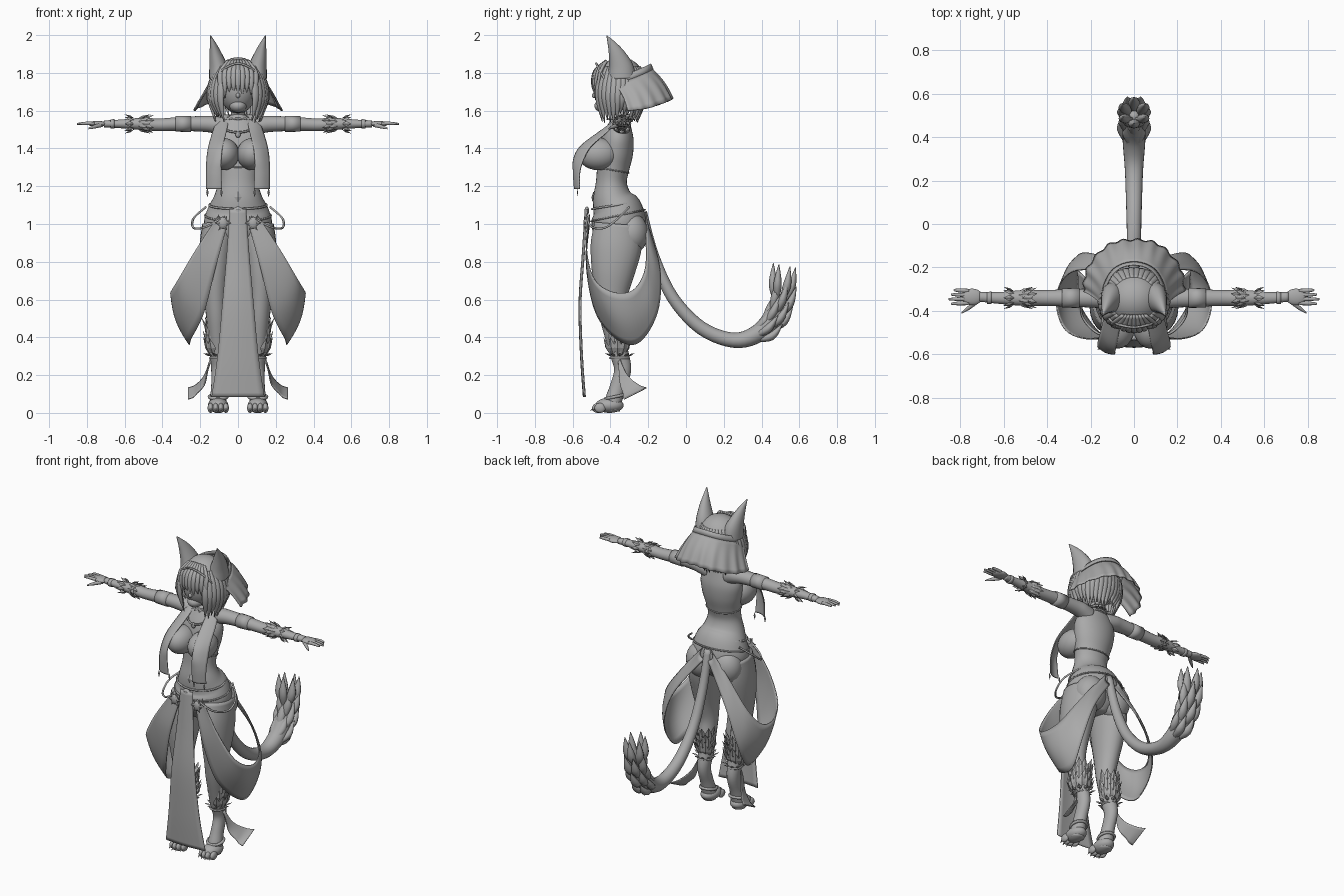
import bpy
import random
from math import sin, cos, pi, radians
from mathutils import Vector

random.seed(4)
X, Y, Z = Vector((1, 0, 0)), Vector((0, 1, 0)), Vector((0, 0, 1))

start_cube = bpy.data.objects.get("Cube")
if start_cube:
    bpy.data.objects.remove(start_cube, do_unlink=True)

gray = bpy.data.materials.new("plain gray")
gray.use_nodes = True
gray.diffuse_color = (0.4, 0.4, 0.4, 1)
gray.node_tree.nodes["Principled BSDF"].inputs["Base Color"].default_value = gray.diffuse_color


def spline(points, steps=5, cyclic=False):
    """Smooth curve through tuples of any length."""
    pts = [Vector(p) for p in points]
    n = len(pts)
    get = (lambda i: pts[i % n]) if cyclic else (lambda i: pts[min(max(i, 0), n - 1)])
    out = []
    for i in range(n if cyclic else n - 1):
        a, b, c, d = (get(i + k) for k in (-1, 0, 1, 2))
        for s in range(steps):
            t = s / steps
            out.append((b * 2 + (c - a) * t + (a * 2 - b * 5 + c * 4 - d) * t * t
                        + (b * 3 - a - c * 3 + d) * t ** 3) / 2)
    return out if cyclic else out + [pts[-1]]


def build(name, verts, faces, mirror=False, smooth=True, thick=0):
    mesh = bpy.data.meshes.new(name)
    mesh.from_pydata([tuple(v) for v in verts], [], faces)
    mesh.materials.append(gray)
    mesh.polygons.foreach_set("use_smooth", [smooth] * len(mesh.polygons))
    obj = bpy.data.objects.new(name, mesh)
    bpy.context.collection.objects.link(obj)
    if thick:
        obj.modifiers.new("Thickness", "SOLIDIFY").thickness = thick
    if mirror:
        obj.modifiers.new("Mirror", "MIRROR").use_mirror_merge = False


def loft(name, stations, side=X, mirror=False, sides=20, steps=5):
    """Tube of ellipses; each station is x, y, z, side radius, cross radius."""
    rows = spline(stations, steps)
    centres = [Vector(r[:3]) for r in rows]
    verts, faces = [], []
    for i, r in enumerate(rows):
        along = (centres[min(i + 1, len(rows) - 1)] - centres[max(i - 1, 0)]).normalized()
        cross = along.cross(side).normalized()
        for k in range(sides):
            a = 2 * pi * k / sides
            verts.append(centres[i] + side * cos(a) * abs(r[3]) + cross * sin(a) * abs(r[4]))
    for i in range(len(rows) - 1):
        for k in range(sides):
            j = (k + 1) % sides
            faces.append((i * sides + k, i * sides + j, (i + 1) * sides + j, (i + 1) * sides + k))
    faces += [tuple(reversed(range(sides))), tuple(range(len(verts) - sides, len(verts)))]
    build(name, verts, faces, mirror)


def cloth(name, upper, lower, mirror=False, bulge=(0, 0, 0), pleats=0, depth=0, rows=8, steps=6):
    """Sheet between two edge curves, with an optional belly and pleats."""
    a, b = spline(upper, steps), spline(lower, steps)
    verts, faces = [], []
    for i, (p, q) in enumerate(zip(a, b)):
        fold = sin(pleats * 2 * pi * i / (len(a) - 1)) * depth
        for j in range(rows + 1):
            t = j / rows
            out = Vector((p.x, p.y + 0.35, 0)).normalized()
            verts.append(p.lerp(q, t) + Vector(bulge) * sin(pi * t) + out * fold * t)
    w = rows + 1
    for i in range(len(a) - 1):
        for j in range(rows):
            faces.append((i * w + j, i * w + j + 1, (i + 1) * w + j + 1, (i + 1) * w + j))
    build(name, verts, faces, mirror, thick=0.006)


def feathers(name, items, mirror=False):
    """Pointed leaves; each item is base, direction, length, half width, outward normal."""
    verts, faces = [], []
    for base, way, length, width, normal in items:
        base, way = Vector(base), Vector(way).normalized()
        across = way.cross(Vector(normal)).normalized()
        lift = across.cross(way)
        n, mid = len(verts), base + way * length * 0.45
        verts += [base, mid + across * width, mid + lift * width * 0.4,
                  mid - across * width, mid - lift * width * 0.4, base + way * length]
        for k in range(4):
            p, q = n + 1 + k, n + 1 + (k + 1) % 4
            faces += [(n, p, q), (n + 5, q, p)]
    build(name, verts, faces, mirror, smooth=False)


def ball(name, centre, radii, mirror=False):
    bpy.ops.mesh.primitive_uv_sphere_add(segments=24, ring_count=14, radius=1)
    obj = bpy.context.object
    obj.name = name
    for v in obj.data.vertices:
        v.co = Vector(centre) + Vector(p * r for p, r in zip(v.co, radii))
    obj.data.materials.append(gray)
    bpy.ops.object.shade_smooth()
    if mirror:
        obj.modifiers.new("Mirror", "MIRROR").use_mirror_merge = False


def cord(name, points, radius, cyclic=False):
    curve = bpy.data.curves.new(name, "CURVE")
    curve.dimensions, curve.bevel_depth, curve.bevel_resolution = "3D", radius, 1
    path = spline(points, 6, cyclic)
    line = curve.splines.new("POLY")
    line.points.add(len(path) - 1)
    for p, c in zip(line.points, path):
        p.co = (*c, 1)
    line.use_cyclic_u = cyclic
    curve.materials.append(gray)
    obj = bpy.data.objects.new(name, curve)
    bpy.context.collection.objects.link(obj)


def hoop(name, x, y, z, rx, ry, radius, tilt=0):
    ring = [(x + rx * cos(k * pi / 4), y + ry * sin(k * pi / 4), z + tilt * sin(k * pi / 4)) for k in range(8)]
    cord(name, ring, radius, True)


# Body
loft("torso", [(0, -.36, .87, .06, .08), (0, -.355, .93, .15, .13), (0, -.355, 1.0, .18, .145),
               (0, -.365, 1.07, .165, .135), (0, -.39, 1.14, .13, .105), (0, -.395, 1.22, .105, .082),
               (0, -.385, 1.3, .113, .086), (0, -.37, 1.38, .13, .09), (0, -.36, 1.46, .135, .083),
               (0, -.35, 1.53, .1, .058), (0, -.345, 1.575, .04, .04)], sides=32)
loft("neck", [(0, -.34, 1.53, .05, .05), (0, -.345, 1.58, .038, .038), (0, -.36, 1.66, .04, .04)])
ball("bust", (.074, -.465, 1.37), (.08, .108, .085), True)
ball("buttock", (.088, -.29, .95), (.098, .09, .11), True)
loft("leg", [(.1, -.36, 1, .09, .125), (.112, -.37, .88, .092, .135), (.12, -.385, .75, .082, .115),
             (.12, -.395, .62, .064, .085), (.115, -.395, .52, .055, .065), (.11, -.375, .42, .05, .058),
             (.105, -.355, .32, .045, .05), (.105, -.335, .23, .037, .045), (.105, -.36, .14, .037, .042),
             (.105, -.385, .06, .045, .045), (.105, -.39, .01, .04, .04)], mirror=True)
ball("foot", (.105, -.405, .04), (.054, .075, .04), True)
for k in range(4):
    toe_x = .064 + k * .027
    toe_y = -.455 - .012 * (k in (1, 2))
    ball("toe", (toe_x, toe_y, .026), (.016, .03, .026), True)
    feathers("toe_claw", [((toe_x, toe_y - .01, .03), (0, -1, -.6), .04, .008, Z)], True)

# Arms and hands
loft("arm", [(.06, -.34, 1.51, .045, .05), (.12, -.34, 1.525, .05, .046), (.18, -.34, 1.53, .045, .042),
             (.3, -.34, 1.53, .04, .037), (.42, -.34, 1.525, .036, .033), (.5, -.34, 1.53, .037, .033),
             (.62, -.34, 1.53, .027, .023), (.71, -.335, 1.53, .022, .018)], side=Y, mirror=True)
ball("palm", (.745, -.335, 1.53), (.05, .038, .016), True)
for k in range(4):
    y = -.364 + k * .019
    reach = .852 - .012 * abs(k - 1)
    loft("finger", [(.76, y, 1.532, .009, .009), (.805, y * 1.05 + .017, 1.533, .009, .009),
                    (reach, y * 1.1 + .034, 1.53, .005, .005)], side=Y, mirror=True, sides=10)
loft("thumb", [(.72, -.355, 1.525, .013, .012), (.76, -.385, 1.515, .011, .01),
               (.792, -.408, 1.505, .004, .004)], side=Y, mirror=True, sides=10)
loft("upper_arm_band", [(.25, -.34, 1.53, .046, .043), (.33, -.34, 1.53, .044, .041)], side=Y, mirror=True, steps=1)
loft("wrist_band", [(.655, -.34, 1.53, .029, .025), (.675, -.34, 1.53, .028, .024)], side=Y, mirror=True, steps=1)
plumes = []
for row in range(4):
    for k in range(8):
        a = 2 * pi * (k + row / 2) / 8
        out = Vector((0, cos(a), sin(a)))
        plumes.append((Vector((.55 - row * .018, -.34, 1.53)) + out * .03,
                       out * .42 + X * (1 if row < 1 else -1), .055, .015, out))
feathers("forearm_feathers", plumes, True)

# Head, ears and hair
ball("head", (0, -.38, 1.715), (.1, .112, .13))
ball("nose", (0, -.485, 1.68), (.012, .014, .014))
ball("chin", (0, -.435, 1.625), (.045, .05, .035))
ball("hair_cap", (0, -.345, 1.745), (.135, .13, .138))
loft("ear", [(.097, -.34, 1.77, .056, .075), (.102, -.345, 1.83, .05, .066), (.118, -.368, 1.9, .033, .043),
             (.132, -.395, 1.955, .016, .021), (.145, -.42, 1.997, .002, .002)], mirror=True)
for k in range(30):
    a = radians(-52 + 284 * k / 29)
    dx, dy = cos(a), sin(a)
    low = 1.56 + random.uniform(-.03, .03)
    loft("hair_lock", [(dx * .1, -.35 + dy * .1, 1.83, .012, .012), (dx * .142, -.35 + dy * .135, 1.75, .022, .015),
                       (dx * .152, -.355 + dy * .135, 1.66, .022, .014), (dx * .12, -.36 + dy * .105, low, .002, .002)],
         side=Vector((-dy, dx, 0)), sides=8, steps=4)
for k in range(9):
    x = -.088 + k * .022
    front = -.492 + x * x * 4
    loft("fringe_lock", [(x * .6, -.42, 1.865, .01, .008), (x, front + .01, 1.81, .016, .009),
                         (x * 1.05, front - .002, 1.74, .014, .008),
                         (x * 1.05, front + .01, 1.665 + random.uniform(0, .035), .002, .002)], sides=8, steps=4)
cord("brow_band", [(-.12, -.4, 1.72), (-.1, -.45, 1.8), (0, -.475, 1.85), (.1, -.45, 1.8), (.12, -.4, 1.72)], .006)

# Pleated veil at the back of the head
veil_top = [(.14, -.38, 1.745), (.14, -.29, 1.77), (.09, -.205, 1.805), (0, -.175, 1.82),
            (-.09, -.205, 1.805), (-.14, -.29, 1.77), (-.14, -.38, 1.745)]
veil_hem = [(.235, -.31, 1.6), (.215, -.2, 1.615), (.12, -.095, 1.65), (0, -.07, 1.665),
            (-.12, -.095, 1.65), (-.215, -.2, 1.615), (-.235, -.31, 1.6)]
cloth("veil", veil_top, veil_hem, bulge=(0, .008, .008), pleats=11, depth=.005, steps=16)
cloth("veil_band", [(x * .95, y - .01, z + .03) for x, y, z in veil_top],
      [(x * 1.02, y + .003, z) for x, y, z in veil_top], rows=2)

# Collar, vest and chest strap
hoop("collar", 0, -.345, 1.565, .048, .05, .009, .01)
hoop("necklace", 0, -.375, 1.515, .075, .085, .006, .03)
feathers("neck_feathers", [((cos(a) * .04, -.345 + sin(a) * .04, 1.565), (cos(a), sin(a), -.35), .045, .014, Z)
                           for a in [k * pi / 7 for k in range(14)]])
ball("pendant", (0, -.455, 1.475), (.014, .01, .018))
cloth("vest", [(.045, -.33, 1.575), (.06, -.45, 1.49), (.08, -.555, 1.41), (.088, -.592, 1.34),
               (.088, -.592, 1.27), (.085, -.585, 1.185)],
      [(.1, -.33, 1.575), (.13, -.41, 1.49), (.153, -.5, 1.41), (.163, -.54, 1.34),
       (.165, -.56, 1.27), (.165, -.56, 1.185)], True, bulge=(0, -.012, 0))
feathers("vest_tassels", [((x, -.575, 1.19), (0, 0, -1), .05, .007, (0, -1, 0)) for x in (.088, .162)], True)
hoop("back_strap", 0, -.388, 1.285, .112, .086, .004, -.015)

# Hip belts, chains and ornaments
hoop("waist_belt", 0, -.375, 1.1, .152, .122, .006, .02)
hoop("hip_chain", 0, -.36, 1.045, .175, .143, .005, .03)
for s in (1, -1):
    cord("side_chain", [(s * .07, -.525, 1.04), (s * .17, -.5, .985), (s * .235, -.43, .98),
                        (s * .235, -.36, 1.03), (s * .17, -.3, 1.09)], .006)
ball("hip_ornament", (.08, -.53, 1.005), (.025, .014, .03), True)
feathers("hip_ornament_petals", [((.08, -.535, 1.005), (cos(a), 0, sin(a)), .045, .012, (0, -1, 0))
                                 for a in [k * pi / 3 for k in range(6)]], True)
ball("buckle", (0, -.525, 1.07), (.028, .012, .022))
feathers("belly_gem", [((0, -.495, 1.115), (0, .1, 1), .06, .02, (0, -1, 0))])

# Front panel and hip drapes
panel_edge = [(.042, -.52, 1.08), (.058, -.535, .85), (.082, -.553, .58), (.108, -.545, .3), (.14, -.53, .085)]
cloth("front_panel", [(-x, y, z) for x, y, z in panel_edge], panel_edge, bulge=(0, -.01, 0))
cloth("hip_drape", [(.1, -.515, 1.05), (.22, -.53, .87), (.315, -.49, .71), (.357, -.39, .64), (.345, -.28, .65),
                    (.28, -.215, .76), (.16, -.21, .92), (.03, -.21, 1.07)],
      [(.055, -.515, 1.0), (.115, -.53, .78), (.18, -.48, .53), (.25, -.37, .39), (.26, -.25, .37),
       (.265, -.15, .53), (.19, -.135, .76), (.015, -.2, 1.0)], True, bulge=(.022, 0, -.01))

# Calf feathers and ankle pieces
calf = []
for row in range(4):
    for k in range(8):
        a = radians(-60 + 240 * (k + row % 2 / 2) / 8)
        out = Vector((cos(a), sin(a), 0))
        calf.append((Vector((.108, -.362, .3 + row * .035)) + out * .04,
                     out * random.uniform(.25, .5) + Z, .11, .024, out))
feathers("calf_feathers", calf, True)
feathers("ankle_feathers", [((.105 + cos(a) * .038, -.35 + sin(a) * .042, .3), (cos(a), sin(a), .4), .045, .013, Z)
                            for a in [k * pi / 5 for k in range(10)]], True)
for s in (1, -1):
    hoop("calf_cord", s * .105, -.352, .29, .043, .05, .006)
    hoop("anklet", s * .105, -.378, .085, .047, .049, .009, .01)
cloth("ankle_ribbon", [(.15, -.35, .285), (.18, -.31, .2), (.225, -.25, .15), (.265, -.21, .135)],
      [(.145, -.36, .27), (.18, -.35, .16), (.22, -.335, .1), (.265, -.33, .075)], True, pleats=2, depth=.005)

# Tail with its tuft of long curved plumes
tail = [(0, -.23, 1.06, .024, .024), (0, -.17, .83, .028, .028), (0, -.07, .61, .032, .032),
        (0, .08, .45, .036, .036), (0, .25, .385, .042, .04), (0, .38, .42, .052, .048),
        (0, .47, .52, .05, .05), (0, .5, .63, .02, .02)]
loft("tail", tail)
path = [Vector(p[:3]) for p in spline(tail)]
for row, i in enumerate((24, 27, 30, 33)):
    along = (path[i + 1] - path[i - 1]).normalized()
    for k in range(6):
        a = 2 * pi * (k + row / 2) / 6
        out = X * cos(a) + along.cross(X) * sin(a)
        root = path[i] + out * .025
        middle = root + along * .085 + out * .025
        tip = middle + along * .06 + Z * .045 + out * .01
        loft("tail_plume", [(*root, .01, .01), (*middle, .028, .022), (*tip, .002, .002)], mirror=False, sides=8)
